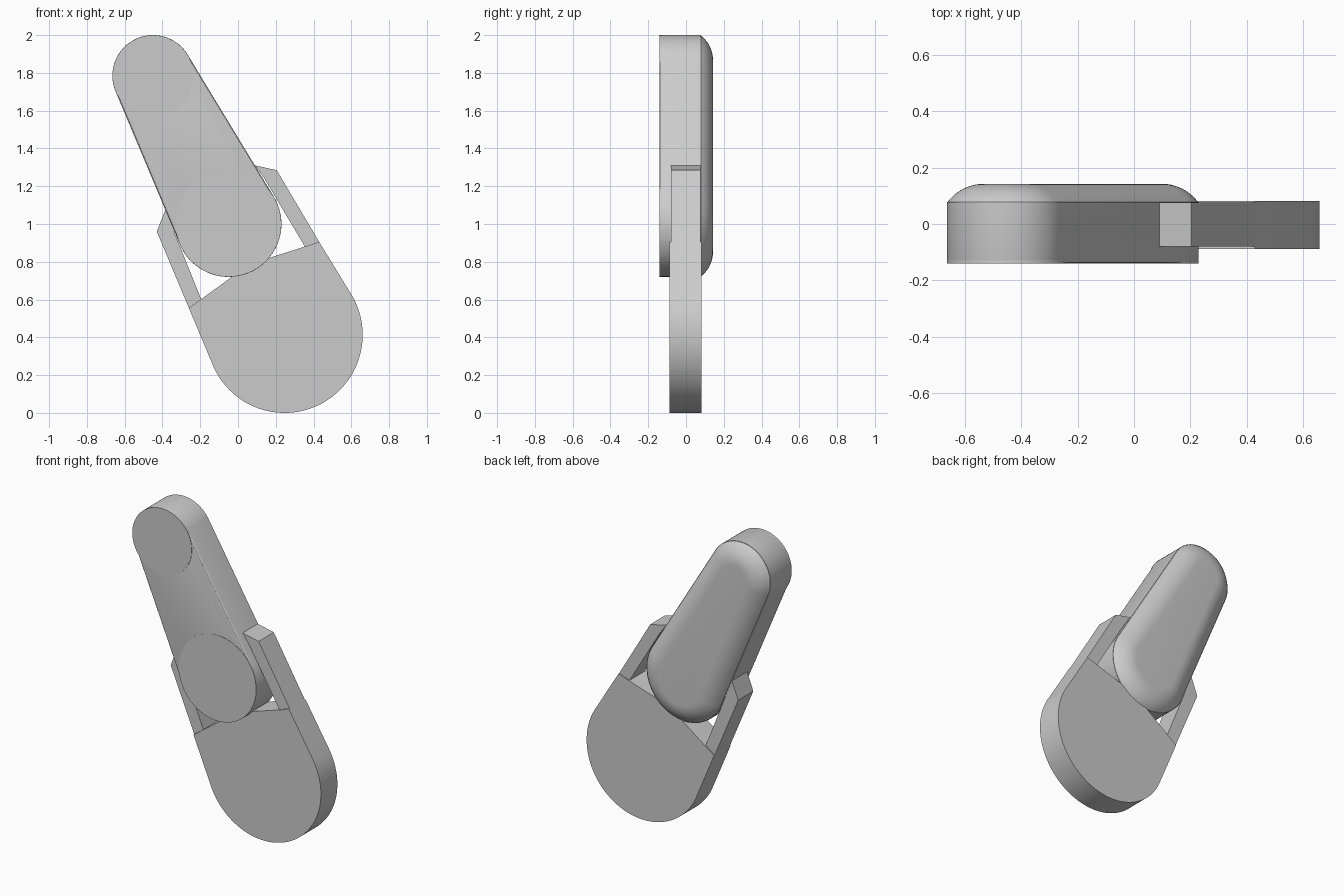
import bpy, bmesh, math
from mathutils import Vector

cube = bpy.data.objects.get("Cube")
if cube:
    bpy.data.objects.remove(cube, do_unlink=True)

# Single plain grey finish
grey = bpy.data.materials.new("light_grey")
grey.use_nodes = True
colour = (0.6, 0.6, 0.6, 1)
grey.diffuse_color = colour
grey.node_tree.nodes["Principled BSDF"].inputs["Base Color"].default_value = colour


def outline(discs, inset=0.0, steps=128):
    """Belt around discs (x, z, radius), shrunk by inset."""
    points = []
    for i in range(steps):
        a = 2 * math.pi * i / steps
        n = Vector((math.cos(a), math.sin(a)))
        x, z, r = max(discs, key=lambda d: d[0] * n.x + d[1] * n.y + d[2])
        points.append(Vector((x, z)) + n * (r - inset))
    return points


def loft(name, rings):
    """Join matching outlines, given as (y, points), and cap both ends."""
    bm = bmesh.new()
    loops = [[bm.verts.new((p[0], y, p[1])) for p in pts] for y, pts in rings]
    count = len(loops[0])
    for low, high in zip(loops, loops[1:]):
        for i in range(count):
            j = (i + 1) % count
            bm.faces.new((low[i], low[j], high[j], high[i]))
    bm.faces.new(loops[0][::-1])
    bm.faces.new(loops[-1])
    bmesh.ops.remove_doubles(bm, verts=bm.verts, dist=0.0001)
    bmesh.ops.recalc_face_normals(bm, faces=bm.faces)
    mesh = bpy.data.meshes.new(name)
    bm.to_mesh(mesh)
    bm.free()
    mesh.materials.append(grey)
    obj = bpy.data.objects.new(name, mesh)
    bpy.context.collection.objects.link(obj)
    bpy.ops.object.select_all(action="DESELECT")
    obj.select_set(True)
    bpy.context.view_layer.objects.active = obj
    bpy.ops.object.shade_smooth_by_angle(angle=math.radians(30))
    return obj


upper = (-0.45, 1.785, 0.215)
lower = (-0.05, 1.0, 0.28)
arm = [upper, lower]

# Arm body with a slightly softened front edge
soft = 0.012
rings = []
for k in range(4):
    a = k / 3 * math.pi / 2
    rings.append((-0.139 + soft * (1 - math.sin(a)) - soft * (1 - math.sin(a)) +
                  soft * (1 - math.cos(a)), outline(arm, soft * (1 - math.sin(a)))))
rings.append((0.078, outline(arm)))
loft("arm_body", rings)

# Sharp-edged pivot barrels at both ends of the arm
for name, disc in (("upper_barrel", upper), ("lower_barrel", lower)):
    circle = outline([disc], 0.0005)
    loft(name, [(-0.141, circle), (0.07, circle)])

# Domed back shell
radius, sweep = 0.1625, math.radians(53)
rings = [(0.074, outline(arm, 0.002))]
for k in range(11):
    a = sweep * (1 - k / 10)
    rings.append((0.143 - radius * (1 - math.cos(a)),
                  outline(arm, 0.132 - radius * math.sin(a))))
loft("back_shell", rings)

# Rounded lower plate with a slanted straight top
plate = outline([(0.247, 0.413, 0.413), (-0.26, 0.555, 0), (0.43, 0.905, 0)])
loft("lower_plate", [(-0.088, plate), (0.082, plate)])

# Fork prongs that reach up to the arm
prongs = {
    "left_prong": [(0.43, 0.905), (0.205, 1.285), (0.09, 1.31),
                   (0.14, 1.24), (0.36, 0.87)],
    "right_prong": [(-0.26, 0.555), (-0.43, 0.96), (-0.375, 1.1),
                    (-0.335, 0.95), (-0.19, 0.59)],
}
for name, shape in prongs.items():
    loft(name, [(-0.08, shape), (0.076, shape)])
